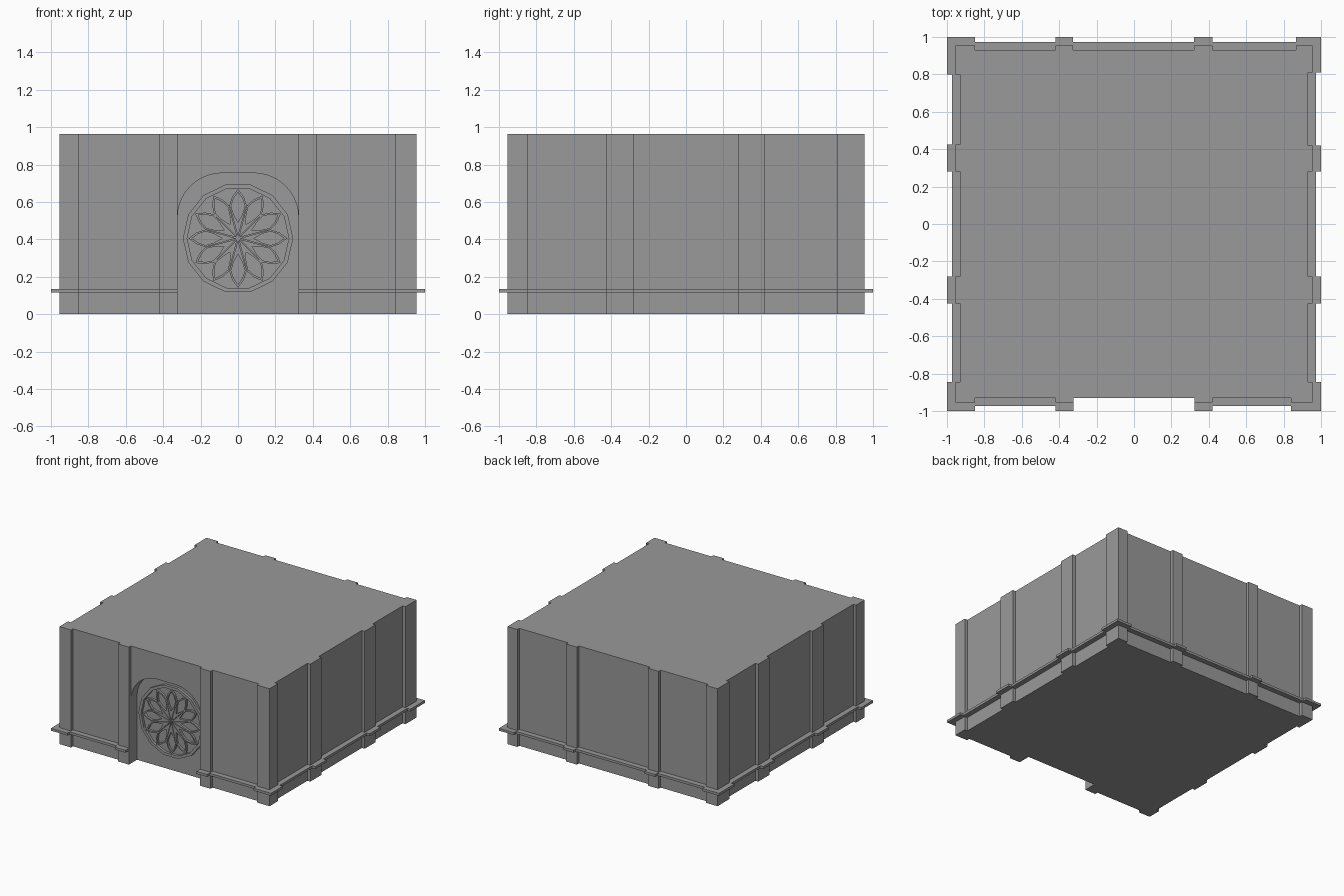
import bpy, bmesh, math

if "Cube" in bpy.data.objects:
    bpy.data.objects.remove(bpy.data.objects["Cube"])

H = 0.965             # overall height
NICHE = 0.323         # niche half width
BACK = -0.85          # niche back plane
PANEL = 0.929         # recessed wall plane

stone = bpy.data.materials.new("dark_stone")
stone.diffuse_color = (0.32, 0.32, 0.32, 1)
stone.use_nodes = True
stone.node_tree.nodes["Principled BSDF"].inputs["Base Color"].default_value = stone.diffuse_color


def make_object(name, faces):
    """Build a mesh from polygons given as coordinate lists, welding corners."""
    bm = bmesh.new()
    for f in faces:
        bm.faces.new([bm.verts.new(p) for p in f])
    bmesh.ops.remove_doubles(bm, verts=bm.verts, dist=1e-5)
    bmesh.ops.recalc_face_normals(bm, faces=bm.faces)
    me = bpy.data.meshes.new(name)
    bm.to_mesh(me)
    bm.free()
    me.materials.append(stone)
    ob = bpy.data.objects.new(name, me)
    bpy.context.collection.objects.link(ob)
    return ob


def side(breaks, pier, recess):
    """(position, depth) steps along one wall, starting on a corner pier."""
    pts, depth = [], pier
    for b in breaks:
        pts.append((b, depth))
        depth = recess if depth == pier else pier
        pts.append((b, depth))
    return pts


def outline(p, r):
    """Pier-and-panel footprint, from the niche's left jamb round to its right."""
    o = [(-NICHE, -p), (-0.42, -p), (-0.42, -r), (-0.85, -r), (-0.85, -p), (-p, -p)]
    o += [(-d, t) for t, d in side((-0.845, -0.425, -0.28, 0.28, 0.425, 0.80), p, r)]
    o += [(-p, p)]
    o += [(t, d) for t, d in side((-0.85, -0.42, -0.325, 0.322, 0.42, 0.865), p, r)]
    o += [(p, p)]
    o += [(d, t) for t, d in side((0.81, 0.42, 0.28, -0.28, -0.425, -0.845), p, r)]
    o += [(p, -p), (0.84, -p), (0.84, -r), (0.42, -r), (0.42, -p), (NICHE, -p)]
    return o


wall = outline(0.955, PANEL)
trim = outline(1.0, 0.972)

# Body walls, roof and floor (niche back left open)
foot = wall + [(NICHE, BACK), (-NICHE, BACK)]
n = len(foot)
faces = [[(x, y, z) for x, y in foot] for z in (0, H)]
for i in range(n):
    a, b = foot[i], foot[(i + 1) % n]
    if a[1] == BACK and b[1] == BACK:
        continue
    faces.append([(*a, 0), (*b, 0), (*b, H), (*a, H)])
make_object("building_body", faces)

# Base ledge wrapping round the walls, broken at the niche
z0, z1 = 0.115, 0.135
faces = []
for i in range(len(wall) - 1):
    a, b, c, d = wall[i], wall[i + 1], trim[i + 1], trim[i]
    faces.append([(*d, z0), (*c, z0), (*c, z1), (*d, z1)])
    area = sum(p[0] * q[1] - q[0] * p[1] for p, q in ((a, b), (b, c), (c, d), (d, a)))
    if abs(area) > 1e-5:
        faces += [[(*p, z) for p in (a, b, c, d)] for z in (z0, z1)]
for i in (0, -1):
    a, d = wall[i], trim[i]
    faces.append([(*a, z0), (*d, z0), (*d, z1), (*a, z1)])
make_object("base_ledge", faces)

# Flattened arch line
arch = []
for k in range(11):
    t = math.pi / 2 * k / 10
    arch.append((-0.083 - 0.24 * math.cos(t), 0.52 + 0.235 * math.sin(t)))
arch += [(-x, z) for x, z in reversed(arch)]

# Wall above the arch with its soffit
f = -PANEL
faces = [[(x, f, z) for x, z in arch + [(NICHE, H), (-NICHE, H)]],
         [(-NICHE, f, H), (NICHE, f, H), (NICHE, BACK, H), (-NICHE, BACK, H)]]
for (xa, za), (xb, zb) in zip(arch, arch[1:]):
    faces.append([(xa, f, za), (xb, f, zb), (xb, BACK, zb), (xa, BACK, za)])
make_object("arch_wall", faces)

# Niche back panel
make_object("niche_panel", [[(x, BACK, z) for x, z in [(-NICHE, 0)] + arch + [(NICHE, 0)]]])


def frame(outer, inner, front):
    """Raised hollow frame between two matching loops on the niche back."""
    out, m = [], len(outer)
    for i in range(m):
        j = (i + 1) % m
        a, b, c, d = outer[i], outer[j], inner[j], inner[i]
        out.append([(x, front, z) for x, z in (a, b, c, d)])
        for p, q in ((a, b), (c, d)):
            out.append([(p[0], front, p[1]), (q[0], front, q[1]),
                        (q[0], BACK, q[1]), (p[0], BACK, p[1])])
    return out


CZ = 0.406


def ngon(r):
    return [(r * math.cos(math.tau * i / 14), CZ + r * math.sin(math.tau * i / 14)) for i in range(14)]


# Rose window surround
make_object("rosette_ring", frame(ngon(0.295), ngon(0.272), -0.872))


def petal(half, ang):
    """Mirror a half leaf profile and turn it to the given angle."""
    loop = half + [(u, -v) for u, v in reversed(half[1:-1])]
    c, s = math.cos(ang), math.sin(ang)
    return [(u * c - v * s, CZ + u * s + v * c) for u, v in loop]


# Twelve petals, touching at their widest points
big = [(0.01, 0), (0.10, 0.025), (0.175, 0.0465), (0.222, 0.031), (0.264, 0)]
small = [(0.085, 0), (0.13, 0.024), (0.173, 0.037), (0.212, 0.024), (0.246, 0)]
for k in range(12):
    ang = math.tau * k / 12
    make_object(f"rosette_petal_{k + 1}", frame(petal(big, ang), petal(small, ang), -0.868))
